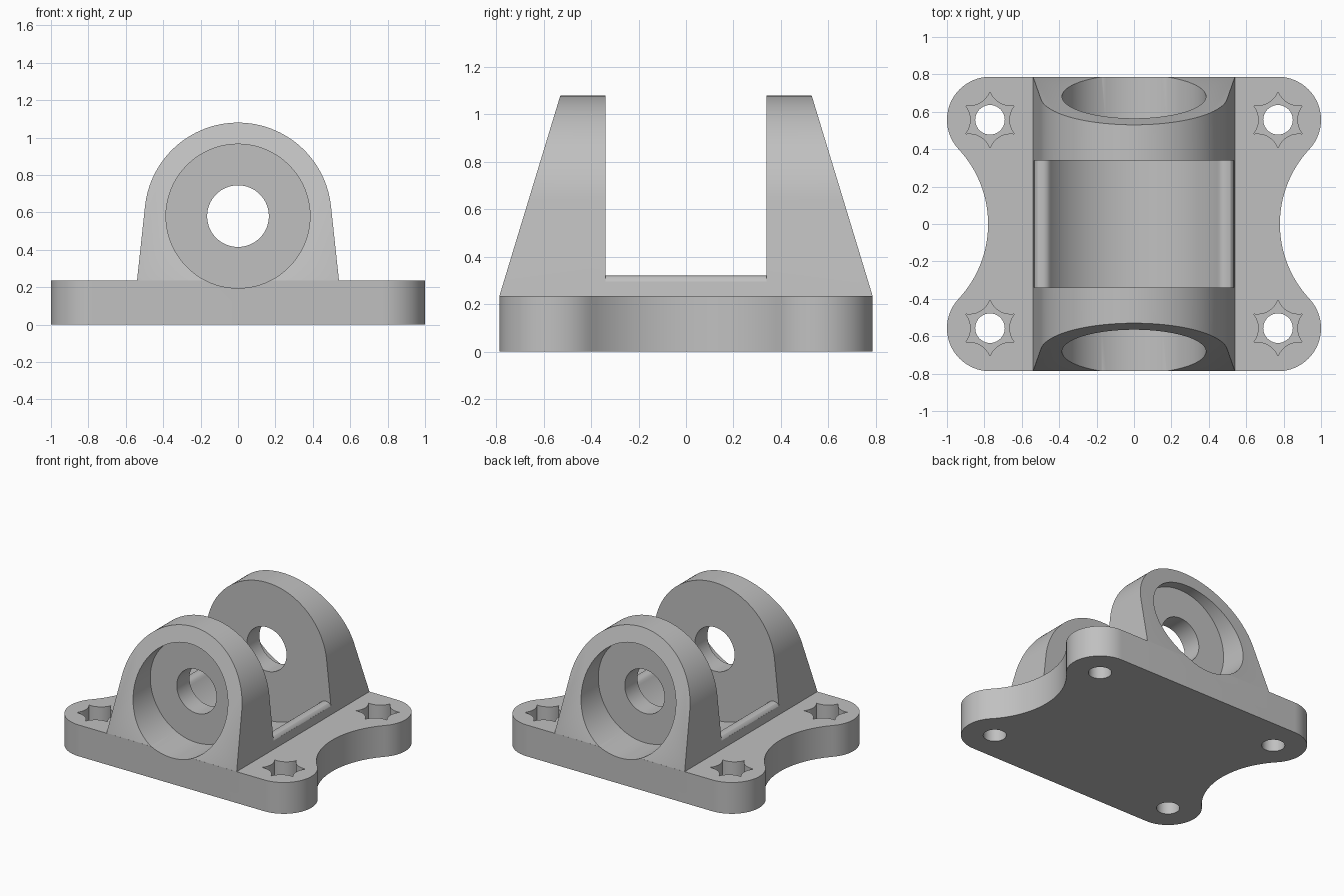
import bpy, bmesh
from math import sin, cos, pi, atan2, acos, hypot, radians

cube = bpy.data.objects.get("Cube")
if cube:
    bpy.data.objects.remove(cube)

BASE_TOP, HALF_Y = 0.235, 0.787
HOLE_X, HOLE_Y, CORNER_R = 0.77, 0.557, 0.23
AXIS_Z, LUG_R, FOOT_X = 0.58, 0.5, 0.54
GAP_Y, SEAT_Y = 0.34, 0.49
SCOOP_R = 0.53

metal = bpy.data.materials.new("light grey metal")
metal.use_nodes = True
grey = (0.53, 0.53, 0.53, 1)
metal.diffuse_color = grey
metal.node_tree.nodes["Principled BSDF"].inputs["Base Color"].default_value = grey


def arc(cx, cy, r, a0, a1, n):
    return [(cx + r * cos(a0 + (a1 - a0) * i / n), cy + r * sin(a0 + (a1 - a0) * i / n))
            for i in range(n + 1)]


def circle(cx, cy, r, n=64):
    return arc(cx, cy, r, 0, 2 * pi, n)[:-1]


def prism(name, points, lo, hi, axis, clips=()):
    """Extrude a closed outline along z or y, then trim it with planes."""
    bm = bmesh.new()
    place = (lambda u, v, t: (u, v, t)) if axis == "z" else (lambda u, v, t: (u, t, v))
    ends = [[bm.verts.new(place(u, v, t)) for u, v in points] for t in (lo, hi)]
    bm.faces.new(ends[0])
    bm.faces.new(ends[1])
    for i in range(len(points)):
        j = (i + 1) % len(points)
        bm.faces.new((ends[0][i], ends[0][j], ends[1][j], ends[1][i]))
    for co, no in clips:
        bmesh.ops.bisect_plane(bm, geom=bm.verts[:] + bm.edges[:] + bm.faces[:],
                               plane_co=co, plane_no=no, clear_outer=True)
        bmesh.ops.holes_fill(bm, edges=[e for e in bm.edges if e.is_boundary], sides=0)
    bmesh.ops.recalc_face_normals(bm, faces=bm.faces[:])
    mesh = bpy.data.meshes.new(name)
    bm.to_mesh(mesh)
    bm.free()
    mesh.materials.append(metal)
    obj = bpy.data.objects.new(name, mesh)
    bpy.context.collection.objects.link(obj)
    return obj


def combine(target, tool, operation):
    """Apply a boolean and discard the tool."""
    mod = target.modifiers.new(operation.lower(), "BOOLEAN")
    mod.object, mod.operation, mod.solver = tool, operation, "EXACT"
    bpy.context.view_layer.objects.active = target
    bpy.ops.object.modifier_apply(modifier=mod.name)
    bpy.data.objects.remove(tool)


def mirrored(points):
    """Close a half outline by reflecting it across the centre line."""
    return points + [(-x, y) for x, y in reversed(points) if abs(x) > 1e-5]


# Base plate: round corners flowing into concave side waists
waist_x = 0.78
dx = HOLE_X - waist_x
waist_r = (HOLE_Y ** 2 + dx ** 2 - CORNER_R ** 2) / (2 * (CORNER_R + dx))
waist_c = waist_x + waist_r
a = atan2(HOLE_Y, waist_c - HOLE_X)
lower = arc(HOLE_X, -HOLE_Y, CORNER_R, -pi / 2, a, 24)
waist = arc(waist_c, 0, waist_r, pi + a, pi - a, 32)[1:-1]
upper = [(x, -y) for x, y in reversed(lower)]
bracket = prism("mounting_bracket", mirrored(lower + waist + upper), 0, BASE_TOP, "z")

# Lug block: arched outline with sloping ends
dz = BASE_TOP - AXIS_Z
tangent = atan2(dz, FOOT_X) + acos(LUG_R / hypot(FOOT_X, dz))
half = [(FOOT_X, 0.15), (FOOT_X, BASE_TOP)] + arc(0, AXIS_Z, LUG_R, tangent, pi / 2, 32)
slope = 0.304
clips = []
for s in (1, -1):
    clips.append(((0, s * HALF_Y, BASE_TOP), (0, s, slope)))
    clips.append(((0, s * (HALF_Y - 0.0005), 0), (0, s, 0)))
lugs = prism("lug_block", mirrored(half), -1, 1, "y", clips)
combine(bracket, lugs, "UNION")

# Clearance between the lugs: round scoop with softly rounded side ridges
start = atan2(0.306 - AXIS_Z, 0.454)
ridge = [(0.8, 1.3), (0.8, 0.295), (0.533, 0.295), (0.527, 0.307), (0.516, 0.316),
         (0.5, 0.32), (0.48, 0.32), (0.465, 0.315)]
scoop = ridge + arc(0, AXIS_Z, SCOOP_R, start, -pi / 2, 32)
combine(bracket, prism("gap_cutter", mirrored(scoop), -GAP_Y, GAP_Y, "y"), "DIFFERENCE")

# Bearing seats and shaft hole
for lo, hi in ((SEAT_Y, 1), (-1, -SEAT_Y)):
    combine(bracket, prism("seat_cutter", circle(0, AXIS_Z, 0.385, 80), lo, hi, "y"), "DIFFERENCE")
combine(bracket, prism("shaft_cutter", circle(0, AXIS_Z, 0.165), -0.7, 0.7, "y"), "DIFFERENCE")

# Bolt holes with six-pointed recesses whose sides curve inward
tip, valley = 0.15, 0.103
mid, chord = tip * cos(pi / 6), tip / 2
sag = mid - valley
side_r = (chord ** 2 + sag ** 2) / (2 * sag)
spread = atan2(chord, side_r - sag)
side = arc(valley + side_r, 0, side_r, pi + spread, pi - spread, 8)[:-1]
star = [(x * cos(k * pi / 3) - y * sin(k * pi / 3), x * sin(k * pi / 3) + y * cos(k * pi / 3))
        for k in range(6) for x, y in side]
for sx in (1, -1):
    for sy in (1, -1):
        cx, cy = sx * HOLE_X, sy * HOLE_Y
        pocket = [(cx + x, cy + y) for x, y in star]
        combine(bracket, prism("pocket_cutter", pocket, 0.1, 0.5, "z"), "DIFFERENCE")
        combine(bracket, prism("bolt_cutter", circle(cx, cy, 0.079, 40), -0.2, 0.5, "z"), "DIFFERENCE")

# Smooth the curved walls, keep the edges crisp
bpy.ops.object.select_all(action="DESELECT")
bracket.select_set(True)
bpy.context.view_layer.objects.active = bracket
bpy.ops.object.shade_smooth_by_angle(angle=radians(25))
